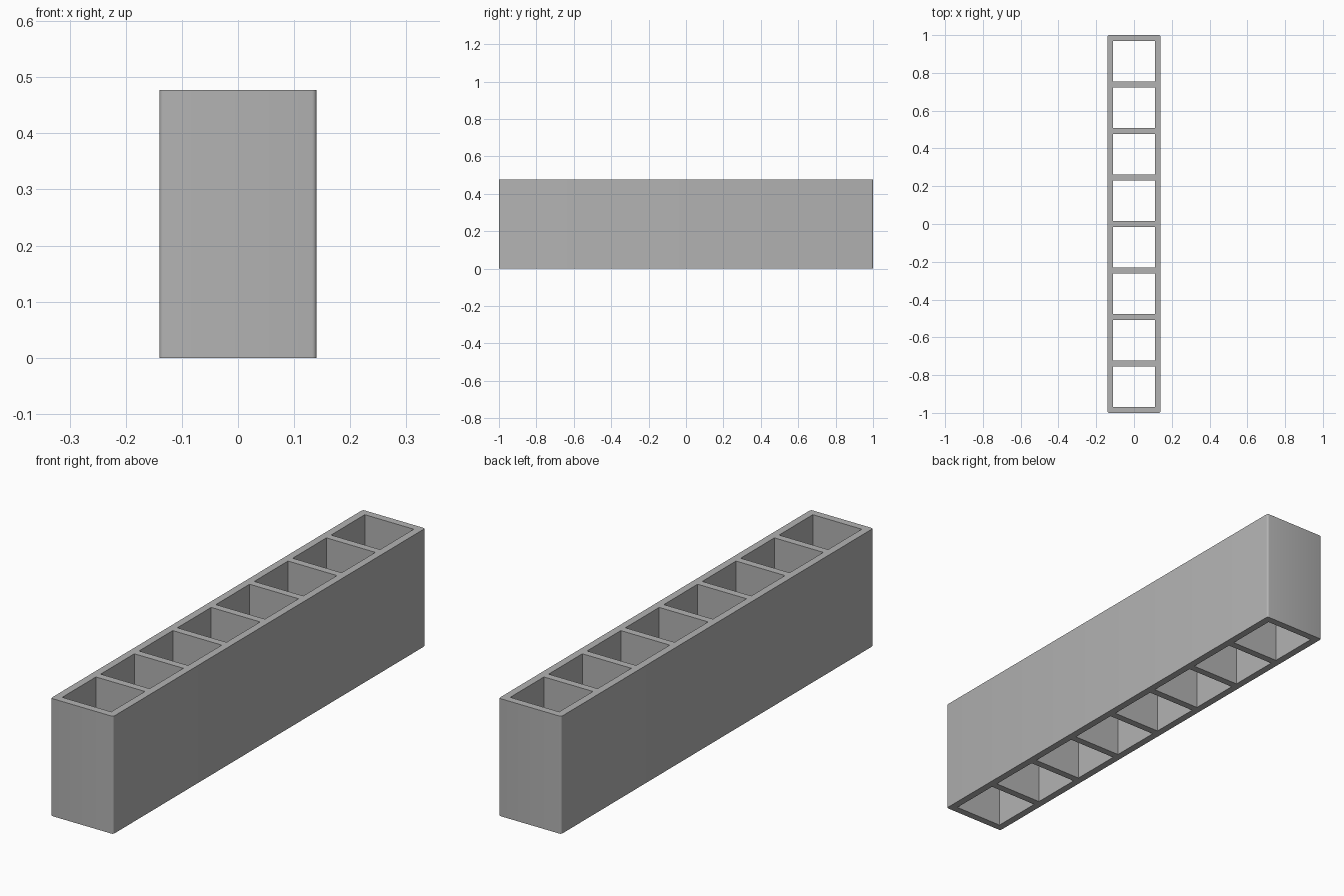
import bpy
import bmesh
from math import cos, sin, pi, radians

cube = bpy.data.objects.get("Cube")
if cube:
    bpy.data.objects.remove(cube, do_unlink=True)

WIDTH, LENGTH, HEIGHT = 0.28, 2.0, 0.477
WALL, CELLS, RADIUS = 0.03, 8, 0.008
PITCH = (LENGTH - WALL) / CELLS

# Plain grey material
grey = bpy.data.materials.new("light_grey")
grey.use_nodes = True
color = (0.45, 0.45, 0.45, 1)
grey.diffuse_color = color
grey.node_tree.nodes["Principled BSDF"].inputs["Base Color"].default_value = color


def rectangle(cy, w, l, radius=0, steps=4):
    """Corner points of a rectangle, rounded when a radius is given."""
    points = []
    for i, (sx, sy) in enumerate([(1, 1), (-1, 1), (-1, -1), (1, -1)]):
        cx, y = sx * (w / 2 - radius), cy + sy * (l / 2 - radius)
        for k in range(steps + 1 if radius else 1):
            a = pi / 2 * (i + k / steps)
            points.append((cx + radius * cos(a), y + radius * sin(a)))
    return points


def add_outline(curve, points):
    spline = curve.splines.new("POLY")
    spline.points.add(len(points) - 1)
    for p, (x, y) in zip(spline.points, points):
        p.co = (x, y, 0, 1)
    spline.use_cyclic_u = True


# Plan of the organizer: rounded outer outline with a row of open cells
plan = bpy.data.curves.new("organizer_plan", "CURVE")
plan.dimensions = "2D"
plan.fill_mode = "BOTH"
plan.extrude = HEIGHT / 2
add_outline(plan, rectangle(0, WIDTH, LENGTH, RADIUS))
for i in range(CELLS):
    cy = (i - (CELLS - 1) / 2) * PITCH
    add_outline(plan, rectangle(cy, WIDTH - 2 * WALL, PITCH - WALL))

# Extruded body, converted to a welded mesh standing on the floor
body = bpy.data.objects.new("divided_tube_body", plan)
bpy.context.collection.objects.link(body)
bpy.ops.object.select_all(action="DESELECT")
body.select_set(True)
bpy.context.view_layer.objects.active = body
bpy.ops.object.convert(target="MESH")
body = bpy.context.view_layer.objects.active

bm = bmesh.new()
bm.from_mesh(body.data)
bmesh.ops.remove_doubles(bm, verts=bm.verts, dist=0.0001)
bmesh.ops.translate(bm, verts=bm.verts, vec=(0, 0, HEIGHT / 2))
bmesh.ops.recalc_face_normals(bm, faces=bm.faces)
bm.to_mesh(body.data)
bm.free()
body.data.materials.clear()
body.data.materials.append(grey)
bpy.ops.object.shade_smooth_by_angle(angle=radians(40))
